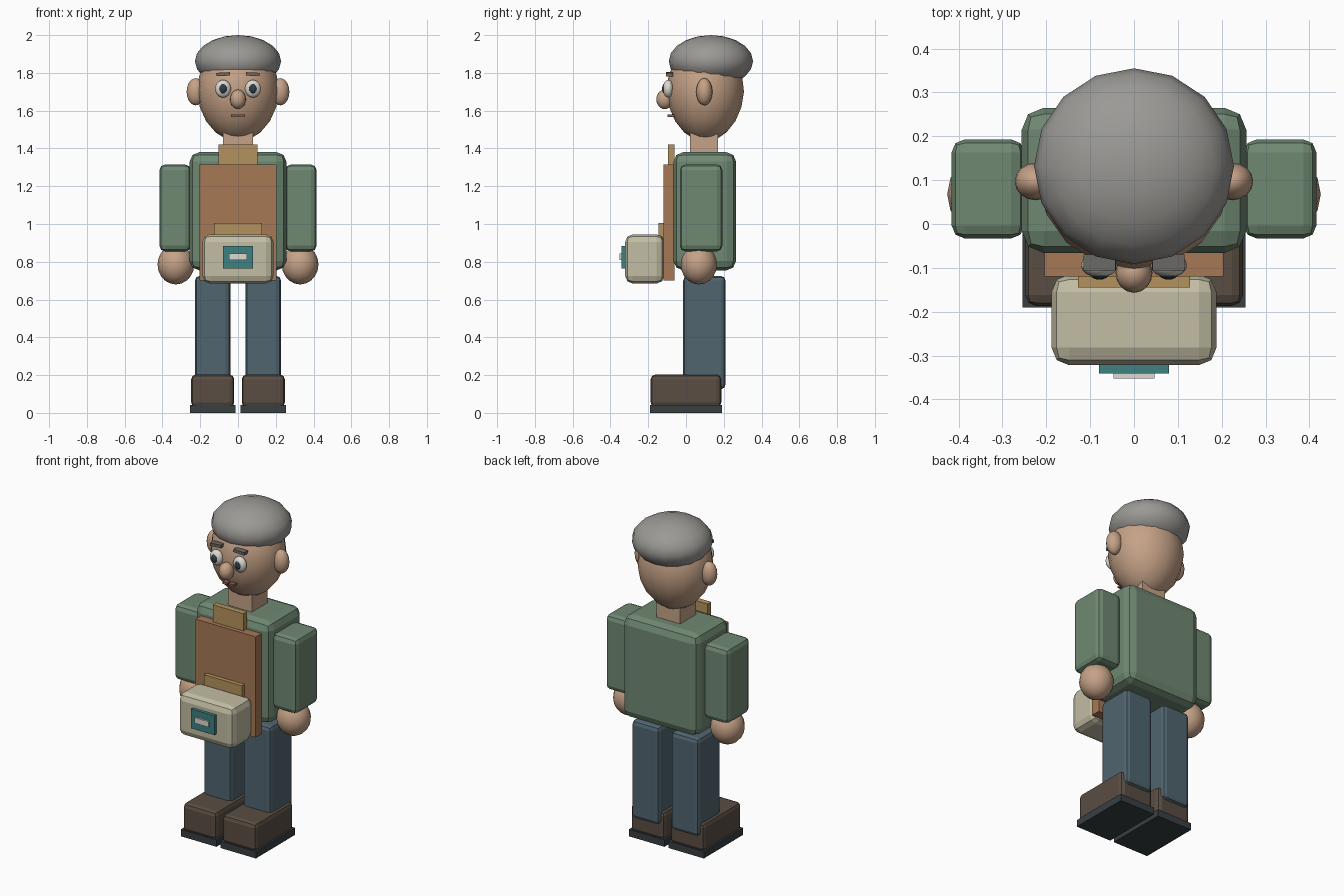
import bpy

if "Cube" in bpy.data.objects:
    bpy.data.objects.remove(bpy.data.objects["Cube"])

COLORS = {
    "skin": (0.56, 0.36, 0.24), "hair": (0.33, 0.32, 0.30), "shirt": (0.16, 0.25, 0.17),
    "jeans": (0.08, 0.13, 0.16), "shoe": (0.10, 0.075, 0.055), "sole": (0.04, 0.05, 0.055),
    "apron": (0.38, 0.19, 0.09), "strap": (0.46, 0.29, 0.11), "pouch": (0.54, 0.51, 0.37),
    "teal": (0.05, 0.22, 0.22), "white": (0.72, 0.70, 0.64), "dark": (0.03, 0.045, 0.06),
    "brow": (0.15, 0.14, 0.13), "mouth": (0.26, 0.11, 0.07),
}
mats = {}
for key, rgb in COLORS.items():
    mats[key] = bpy.data.materials.new(key)
    mats[key].diffuse_color = (*rgb, 1)


def box(name, mat, x, y, z, bevel=0.0, segments=2):
    """Box from (min, max) ranges, with optional rounded edges."""
    bpy.ops.mesh.primitive_cube_add(size=1, location=[(a + b) / 2 for a, b in (x, y, z)])
    ob = bpy.context.object
    ob.name = name
    ob.scale = [b - a for a, b in (x, y, z)]
    bpy.ops.object.transform_apply(location=False, rotation=False, scale=True)
    if bevel:
        mod = ob.modifiers.new("bevel", 'BEVEL')
        mod.width = bevel
        mod.segments = segments
    ob.data.materials.append(mats[mat])
    return ob


def ball(name, mat, center, radii, segs=16, rings=10):
    """Smooth ellipsoid."""
    bpy.ops.mesh.primitive_uv_sphere_add(segments=segs, ring_count=rings, radius=1, location=center)
    ob = bpy.context.object
    ob.name = name
    ob.scale = radii
    bpy.ops.object.transform_apply(location=False, rotation=False, scale=True)
    bpy.ops.object.shade_smooth()
    ob.data.materials.append(mats[mat])
    return ob


def span(s, a, b):
    """Mirror an x range to side s."""
    return tuple(sorted((s * a, s * b)))


# torso and neck
box("torso", "shirt", (-0.256, 0.256), (-0.066, 0.265), (0.755, 1.38), 0.05)
box("neck", "skin", (-0.08, 0.08), (0.02, 0.17), (1.34, 1.50))

# head: egg narrowed slightly toward the chin
head = ball("head", "skin", (0, 0.102, 1.70), (0.217, 0.205, 0.265))
for v in head.data.vertices:
    if v.co.z < 0:
        t = 1 + 0.25 * v.co.z * (1 if v.co.z > -0.2 else 1.2)
        v.co.x *= t
        v.co.y *= t
ball("hair", "hair", (0, 0.132, 1.862), (0.228, 0.223, 0.138))
ball("nose", "skin", (0, -0.112, 1.66), (0.042, 0.045, 0.052))

# apron with neck band, waist strap and pouch
box("apron", "apron", (-0.204, 0.204), (-0.12, -0.06), (0.70, 1.315))
box("neck_band", "strap", (-0.104, 0.104), (-0.095, -0.06), (1.29, 1.42))
box("pouch_strap", "strap", (-0.128, 0.128), (-0.145, -0.11), (0.90, 1.005))
box("pouch", "pouch", (-0.188, 0.188), (-0.322, -0.115), (0.685, 0.945), 0.04)
box("pouch_clasp", "teal", (-0.08, 0.08), (-0.341, -0.30), (0.765, 0.883))
box("clasp_plate", "white", (-0.047, 0.047), (-0.352, -0.33), (0.809, 0.843))

# paired parts
for s, side in ((-1, "right"), (1, "left")):
    box(f"arm_{side}", "shirt", span(s, 0.25, 0.416), (-0.033, 0.193), (0.855, 1.315), 0.03)
    ball(f"hand_{side}", "skin", (s * 0.329, 0.068, 0.785), (0.097, 0.096, 0.105))
    box(f"leg_{side}", "jeans", span(s, 0.04, 0.228), (-0.015, 0.209), (0.125, 0.725), 0.025)
    box(f"shoe_{side}", "shoe", span(s, 0.02, 0.248), (-0.187, 0.187), (0.03, 0.203), 0.025)
    box(f"sole_{side}", "sole", span(s, 0.013, 0.254), (-0.19, 0.19), (0, 0.042))
    ball(f"ear_{side}", "skin", (s * 0.224, 0.097, 1.70), (0.048, 0.043, 0.072))
    ball(f"eye_{side}", "white", (s * 0.079, -0.094, 1.716), (0.042, 0.028, 0.047))
    ball(f"pupil_{side}", "dark", (s * 0.079, -0.113, 1.716), (0.022, 0.014, 0.026))
    brow = box(f"eyebrow_{side}", "brow", span(s, 0.042, 0.115), (-0.106, -0.07), (1.784, 1.802))
    brow.rotation_euler.y = s * 0.05
    box(f"mouth_{side}", "mouth", span(s, 0.003, 0.037), (-0.097, -0.06), (1.567, 1.58))

for m in bpy.data.materials:
    if m.users and not m.is_grease_pencil:
        m.use_nodes = True
        m.node_tree.nodes["Principled BSDF"].inputs["Base Color"].default_value = m.diffuse_color
